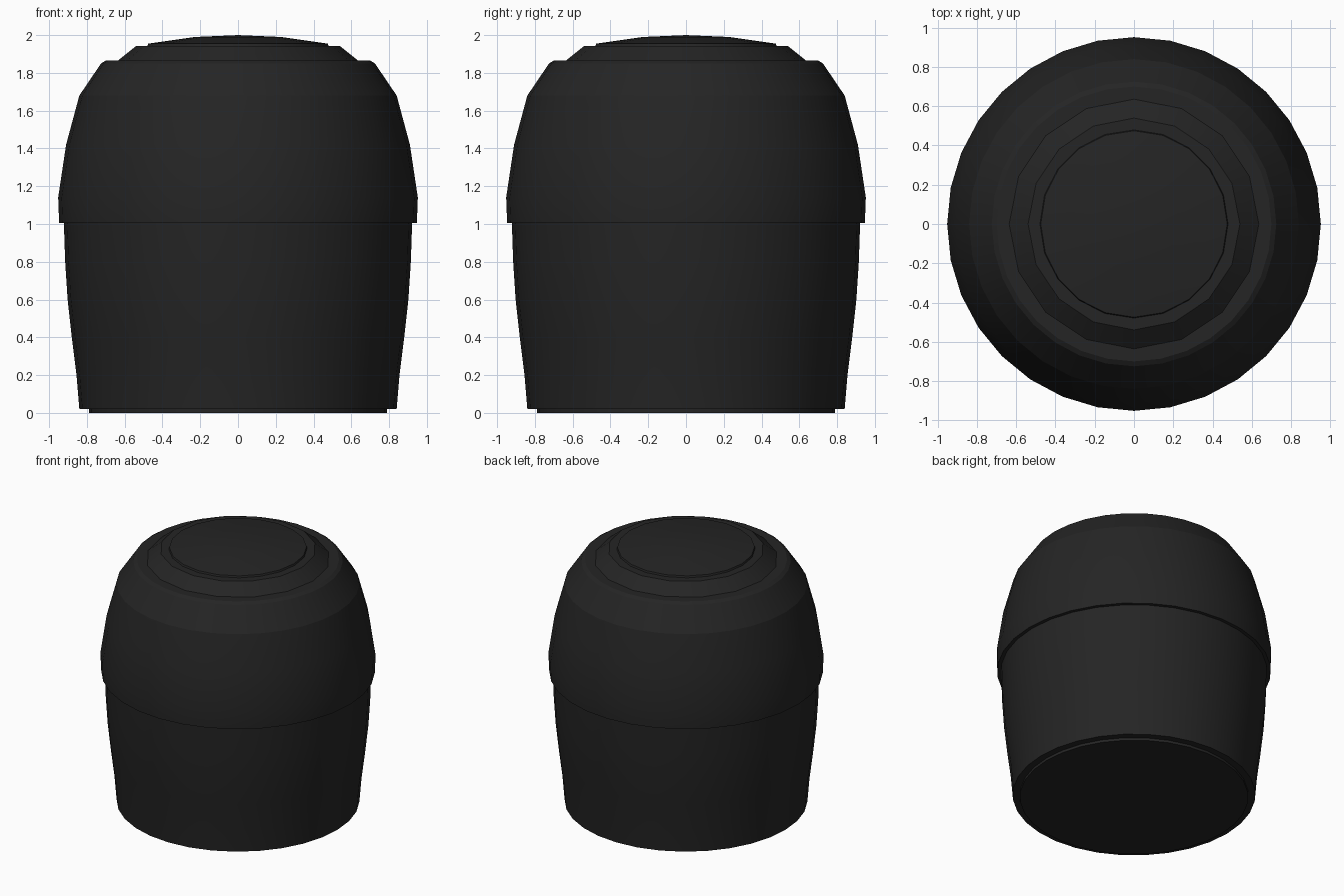
import bpy, bmesh, math

cube = bpy.data.objects.get("Cube")
if cube:
    bpy.data.objects.remove(cube, do_unlink=True)

black = bpy.data.materials.new("matte_black")
black.use_nodes = True
colour = (0.018, 0.018, 0.018, 1)
black.diffuse_color = colour
black.node_tree.nodes["Principled BSDF"].inputs["Base Color"].default_value = colour


def lathe(name, profile, sides, crease):
    """Revolve (radius, height) points about z; radius 0 makes a pole."""
    bm = bmesh.new()
    rings = []
    for r, z in profile:
        if r == 0:
            rings.append([bm.verts.new((0, 0, z))] * sides)
        else:
            turn = [2 * math.pi * i / sides for i in range(sides)]
            rings.append([bm.verts.new((r * math.cos(a), r * math.sin(a), z)) for a in turn])
    for low, high in zip(rings, rings[1:]):
        for i in range(sides):
            j = (i + 1) % sides
            corners = dict.fromkeys((low[i], low[j], high[j], high[i]))
            bm.faces.new(list(corners))
    bmesh.ops.recalc_face_normals(bm, faces=bm.faces[:])
    mesh = bpy.data.meshes.new(name)
    bm.to_mesh(mesh)
    bm.free()
    mesh.materials.append(black)
    obj = bpy.data.objects.new(name, mesh)
    bpy.context.collection.objects.link(obj)
    bpy.ops.object.select_all(action="DESELECT")
    obj.select_set(True)
    bpy.context.view_layer.objects.active = obj
    bpy.ops.object.shade_smooth_by_angle(angle=math.radians(crease))
    return obj


# Foot disc and tapering lower body
lathe("foot", [(0, 0), (0.79, 0), (0.79, 0.02)], 32, 18)
lathe("lower_body", [(0.79, 0.02), (0.84, 0.02), (0.855, 0.2), (0.88, 0.4),
                     (0.902, 0.6), (0.915, 0.8), (0.922, 1.01)], 32, 18)

# Overhanging domed upper shell
lathe("upper_shell", [(0.915, 1.005), (0.947, 1.005), (0.952, 1.14), (0.91, 1.42),
                      (0.84, 1.68), (0.725, 1.85), (0.7, 1.865), (0.58, 1.865)], 32, 18)

# Stepped collar and shallow cap
lathe("collar", [(0.64, 1.862), (0.63, 1.87), (0.54, 1.942), (0.46, 1.942)], 16, 30)
lathe("top_cap", [(0.48, 1.94), (0.475, 1.955), (0.23, 1.99), (0, 2.0)], 20, 30)
